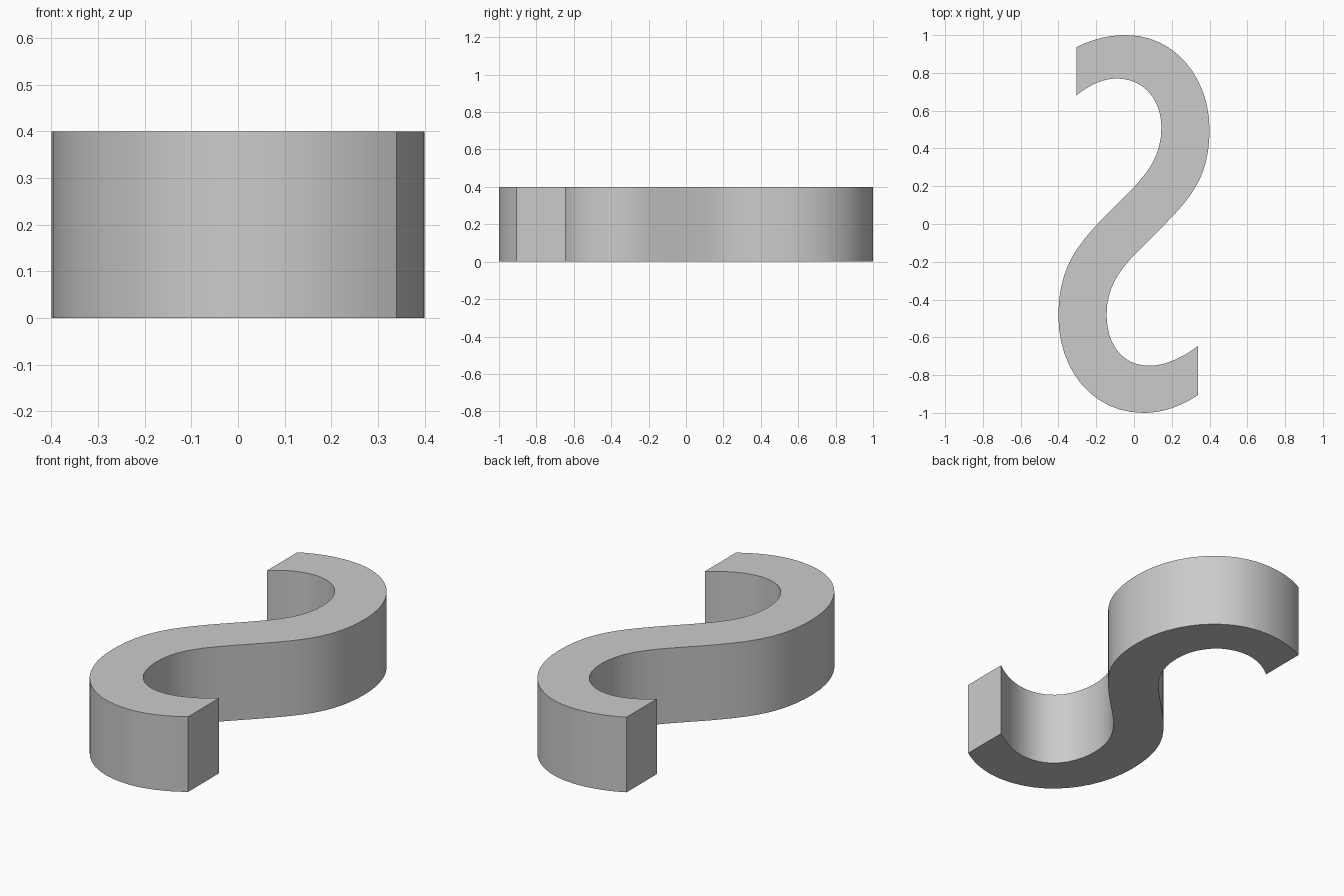
import bpy
import bmesh
from mathutils import Vector
from mathutils.geometry import interpolate_bezier

HEIGHT = 0.4
STEPS = 12

cube = bpy.data.objects.get("Cube")
if cube:
    bpy.data.objects.remove(cube, do_unlink=True)

# Each side of the band: start point, then (handle, handle, end) per segment
RIGHT_SIDE = [(-0.305, 0.935),
              (-0.22, 0.98), (-0.13, 1.0), (-0.04, 1.0),
              (0.21, 1.0), (0.40, 0.78), (0.40, 0.50),
              (0.40, 0.24), (0.29, 0.13), (0.155, -0.01),
              (0.0, -0.17), (-0.145, -0.27), (-0.145, -0.48),
              (-0.145, -0.64), (-0.06, -0.75), (0.08, -0.75),
              (0.17, -0.75), (0.26, -0.705), (0.34, -0.645)]
LEFT_SIDE = [(0.34, -0.905),
             (0.25, -0.965), (0.15, -1.0), (0.05, -1.0),
             (-0.22, -1.0), (-0.40, -0.77), (-0.40, -0.49),
             (-0.40, -0.24), (-0.31, -0.125), (-0.175, 0.02),
             (0.0, 0.20), (0.145, 0.30), (0.145, 0.51),
             (0.145, 0.66), (0.05, 0.77), (-0.09, 0.77),
             (-0.165, 0.77), (-0.24, 0.735), (-0.305, 0.68)]


def smooth_path(controls):
    """Sample a chain of cubic segments into points."""
    pts = [Vector((x, y, 0)) for x, y in controls]
    path = [pts[0]]
    for i in range(0, len(pts) - 1, 3):
        path += interpolate_bezier(*pts[i:i + 4], STEPS + 1)[1:]
    return path


def flat_material(name, color):
    mat = bpy.data.materials.new(name)
    mat.use_nodes = True
    mat.diffuse_color = color
    mat.node_tree.nodes["Principled BSDF"].inputs["Base Color"].default_value = color
    return mat


# Double-curved band: outline face extruded upward
bm = bmesh.new()
outline = smooth_path(RIGHT_SIDE) + smooth_path(LEFT_SIDE)
base = bm.faces.new([bm.verts.new(p) for p in outline])
raised = bmesh.ops.extrude_face_region(bm, geom=[base], use_keep_orig=True)
top_verts = [g for g in raised["geom"] if isinstance(g, bmesh.types.BMVert)]
bmesh.ops.translate(bm, verts=top_verts, vec=(0, 0, HEIGHT))
bmesh.ops.recalc_face_normals(bm, faces=bm.faces)

mesh = bpy.data.meshes.new("curved_band")
bm.to_mesh(mesh)
bm.free()
mesh.materials.append(flat_material("plain grey", (0.6, 0.6, 0.6, 1)))
band = bpy.data.objects.new("curved_band", mesh)
bpy.context.collection.objects.link(band)

# Smooth walls with crisp rims and ends
bpy.ops.object.select_all(action="DESELECT")
band.select_set(True)
bpy.context.view_layer.objects.active = band
bpy.ops.object.shade_smooth_by_angle(angle=0.5)
